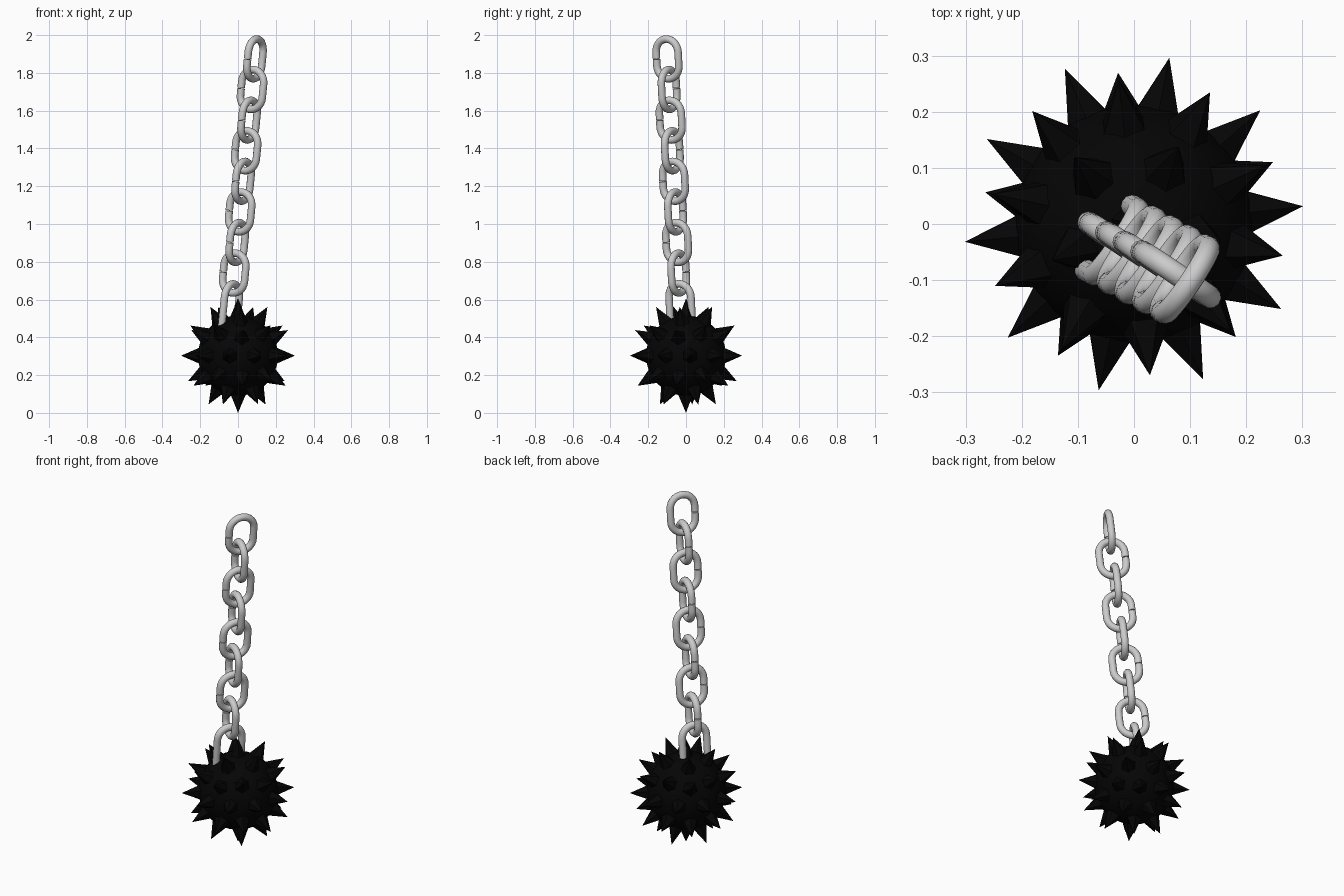
import bpy, bmesh
from math import sin, cos, pi, radians
from mathutils import Vector, Matrix

cube = bpy.data.objects.get("Cube")
if cube:
    bpy.data.objects.remove(cube)


def material(name, rgb, roughness):
    m = bpy.data.materials.new(name)
    m.use_nodes = True
    m.diffuse_color = (*rgb, 1)
    node = m.node_tree.nodes["Principled BSDF"]
    node.inputs["Base Color"].default_value = (*rgb, 1)
    node.inputs["Roughness"].default_value = roughness
    return m


black = material("black iron", (0.0015, 0.0015, 0.0015), 0.6)
steel = material("grey steel", (0.6, 0.6, 0.6), 0.5)


def add_object(name, mesh, mat):
    mesh.materials.clear()
    mesh.materials.append(mat)
    ob = bpy.data.objects.new(name, mesh)
    bpy.context.collection.objects.link(ob)
    return ob


def smooth(ob):
    bpy.ops.object.select_all(action='DESELECT')
    ob.select_set(True)
    bpy.context.view_layer.objects.active = ob
    bpy.ops.object.shade_smooth_by_angle(angle=radians(40))


def mesh_from(bm, name):
    mesh = bpy.data.meshes.new(name)
    bm.to_mesh(mesh)
    bm.free()
    return mesh


# Ball
CENTRE = Vector((0, 0, 0.303))
BALL_R, TIP_R = 0.212, 0.303
turn = Matrix.Rotation(radians(-12), 4, 'Z')
bm = bmesh.new()
bmesh.ops.create_icosphere(bm, subdivisions=4, radius=BALL_R,
                           matrix=Matrix.Translation(CENTRE) @ turn)
smooth(add_object("ball", mesh_from(bm, "ball"), black))

# Spikes: one pyramid on every corner of a coarser sphere
guide = bmesh.new()
bmesh.ops.create_icosphere(guide, subdivisions=2, radius=1, matrix=turn)
bm = bmesh.new()
BASE_R = 0.19
for v in guide.verts:
    d = v.co.normalized()
    # line the pyramid's corners up between the neighbouring spikes
    side = v.link_edges[0].other_vert(v).co - v.co
    x = (side - d * side.dot(d)).normalized()
    y = d.cross(x)
    n = len(v.link_edges)
    tip = bm.verts.new(CENTRE + d * TIP_R)
    ring = []
    for i in range(n):
        a = 2 * pi * (i + 0.5) / n
        ring.append(bm.verts.new(
            CENTRE + d * BASE_R + (x * cos(a) + y * sin(a)) * 0.049))
    for i in range(n):
        bm.faces.new((ring[i], ring[(i + 1) % n], tip))
    bm.faces.new(ring[::-1])
guide.free()
add_object("spikes", mesh_from(bm, "spikes"), black)

# Chain
LINK_W, TUBE_R, STRAIGHT, GAP = 0.07, 0.02, 0.036, 0.002
FIRST = Vector((0.09, -0.098, 1.874))
STEP = Vector((-0.0157, 0.0085, -0.162))
UP = -STEP.normalized()


def arc(start, end, z, steps=14):
    return [(LINK_W * cos(start + (end - start) * i / steps),
             z + LINK_W * sin(start + (end - start) * i / steps))
            for i in range(steps + 1)]


def tube(name, path, centre, azimuth):
    """Sweep a round bar along a flat path standing in the link's plane."""
    across = Vector((cos(azimuth), sin(azimuth), 0))
    across = (across - UP * across.dot(UP)).normalized()
    curve = bpy.data.curves.new(name, 'CURVE')
    curve.dimensions = '3D'
    curve.bevel_depth = TUBE_R
    curve.bevel_resolution = 4
    curve.use_fill_caps = True
    spline = curve.splines.new('POLY')
    spline.points.add(len(path) - 1)
    for p, (u, w) in zip(spline.points, path):
        p.co = (*(centre + across * u + UP * w), 1)
    temp = bpy.data.objects.new(name, curve)
    mesh = bpy.data.meshes.new_from_object(temp)
    bpy.data.objects.remove(temp)
    smooth(add_object(name, mesh, steel))


# Closed links, each with a fine seam halfway down one leg
link_path = ([(-LINK_W, -GAP)] + arc(pi, 2 * pi, -STRAIGHT)
             + arc(0, pi, STRAIGHT) + [(-LINK_W, GAP)])
ODD, EVEN = radians(56), radians(-34)
for i in range(8):
    tube(f"chain_link_{i + 1}", link_path, FIRST + STEP * i,
         EVEN if i % 2 else ODD)

# Anchor loop whose legs run into the ball
anchor_path = [(LINK_W, -0.13)] + arc(0, pi, STRAIGHT) + [(-LINK_W, -0.13)]
tube("anchor_loop", anchor_path, FIRST + STEP * 8, ODD)
